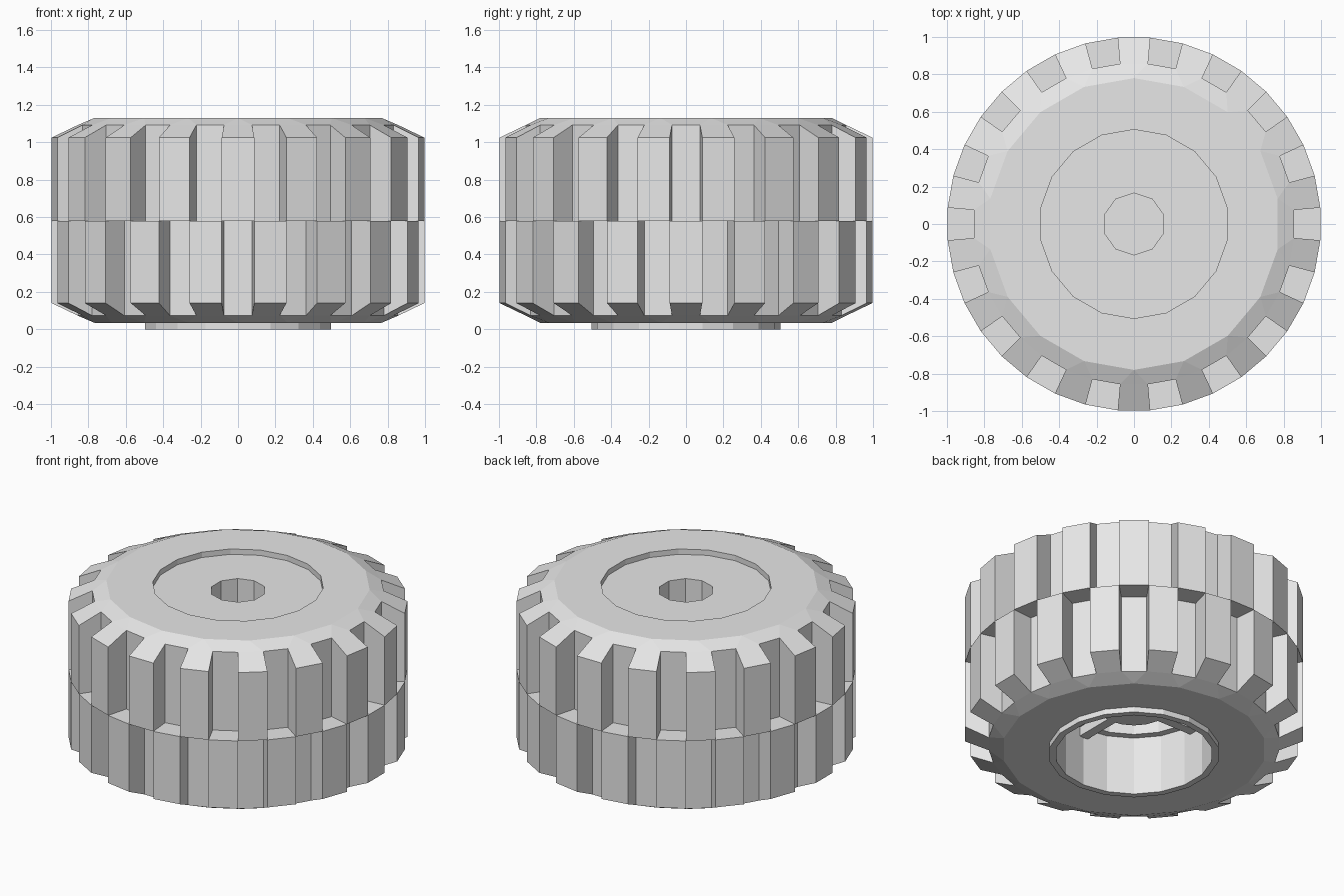
import bpy, bmesh
from math import radians, cos, sin
from mathutils import Matrix

cube = bpy.data.objects.get("Cube")
if cube:
    bpy.data.objects.remove(cube, do_unlink=True)

grey = bpy.data.materials.new("light_grey")
grey.use_nodes = True
grey.diffuse_color = (0.8, 0.8, 0.8, 1)
grey.node_tree.nodes["Principled BSDF"].inputs["Base Color"].default_value = (0.8, 0.8, 0.8, 1)


def finish(bm, name):
    """Turn a bmesh into a flat shaded grey object."""
    bmesh.ops.recalc_face_normals(bm, faces=bm.faces)
    mesh = bpy.data.meshes.new(name)
    bm.to_mesh(mesh)
    bm.free()
    mesh.materials.append(grey)
    obj = bpy.data.objects.new(name, mesh)
    bpy.context.collection.objects.link(obj)
    return obj


def polar(bm, r, deg, z):
    return bm.verts.new((r * cos(radians(deg)), r * sin(radians(deg)), z))


def start(n):
    """First corner angle; the fine ring has a flat side to the front."""
    return 85 if n == 36 else 90


def stitch(bm, a, b):
    """Join two rings, which may have different numbers of corners."""
    n, m = len(a), len(b)
    if n == m:
        for i in range(n):
            k = (i + 1) % n
            bm.faces.new((a[i], a[k], b[k], b[i]))
        return
    i = j = 0
    while i < n or j < m:
        next_a = start(n) + 360 / n * (i + 1)
        next_b = start(m) + 360 / m * (j + 1)
        if j == m or (i < n and next_a <= next_b):
            bm.faces.new((a[i % n], a[(i + 1) % n], b[j % m]))
            i += 1
        else:
            bm.faces.new((a[i % n], b[(j + 1) % m], b[j % m]))
            j += 1


def loft(name, profile, closed):
    """Stack rings of (radius, height, corners); close in a loop or cap the ends."""
    bm = bmesh.new()
    rings = [[polar(bm, r, start(n) + 360 / n * i, z) for i in range(n)]
             for r, z, n in profile]
    for a, b in zip(rings, rings[1:]):
        stitch(bm, a, b)
    if closed:
        stitch(bm, rings[-1], rings[0])
    else:
        bm.faces.new(rings[0])
        bm.faces.new(rings[-1])
    return finish(bm, name)


def lugs(name, section, first):
    """A row of wedge shaped tread blocks with gaps of the same width."""
    bm = bmesh.new()
    for k in range(18):
        mid = first + 20 * k
        a, b = [[polar(bm, r, mid + d, z) for r, z in section] for d in (-5, 5)]
        bm.faces.new(a)
        bm.faces.new(b)
        for i in range(4):
            j = (i + 1) % 4
            bm.faces.new((a[i], a[j], b[j], b[i]))
    return finish(bm, name)


# Tyre body with bevelled shoulders and an open bore
loft("tyre_body", [(0.505, 0.035, 18), (0.78, 0.035, 18), (0.86, 0.073, 36),
                   (0.86, 1.092, 36), (0.78, 1.13, 18), (0.505, 1.13, 18)], True)

# Two staggered rows of tread blocks
lugs("upper_tread", [(0.86, 0.58), (1, 0.58), (1, 1.025), (0.86, 1.092)], 10)
lugs("lower_tread", [(0.86, 0.58), (1, 0.58), (1, 0.14), (0.86, 0.073)], 0)

# Wheel: axle hole floor, face disc, outer rim, stepped cavity, hub end
loft("wheel", [(0.165, 0.5, 10), (0.165, 1.095, 10), (0.505, 1.095, 18),
               (0.505, 0, 18), (0.465, 0, 18), (0.465, 0.38, 18),
               (0.42, 0.38, 18), (0.42, 1.03, 18), (0.21, 1.03, 18),
               (0.21, 0.32, 18)], False)

# Ribs from the hub to the rim inside the cavity
bm = bmesh.new()
for quarter in range(4):
    place = (Matrix.Rotation(radians(90 * quarter), 4, 'Z')
             @ Matrix.Translation((0.335, 0, 0.69))
             @ Matrix.Diagonal((0.27, 0.06, 0.74, 1)))
    bmesh.ops.create_cube(bm, size=1, matrix=place)
finish(bm, "wheel_ribs")
